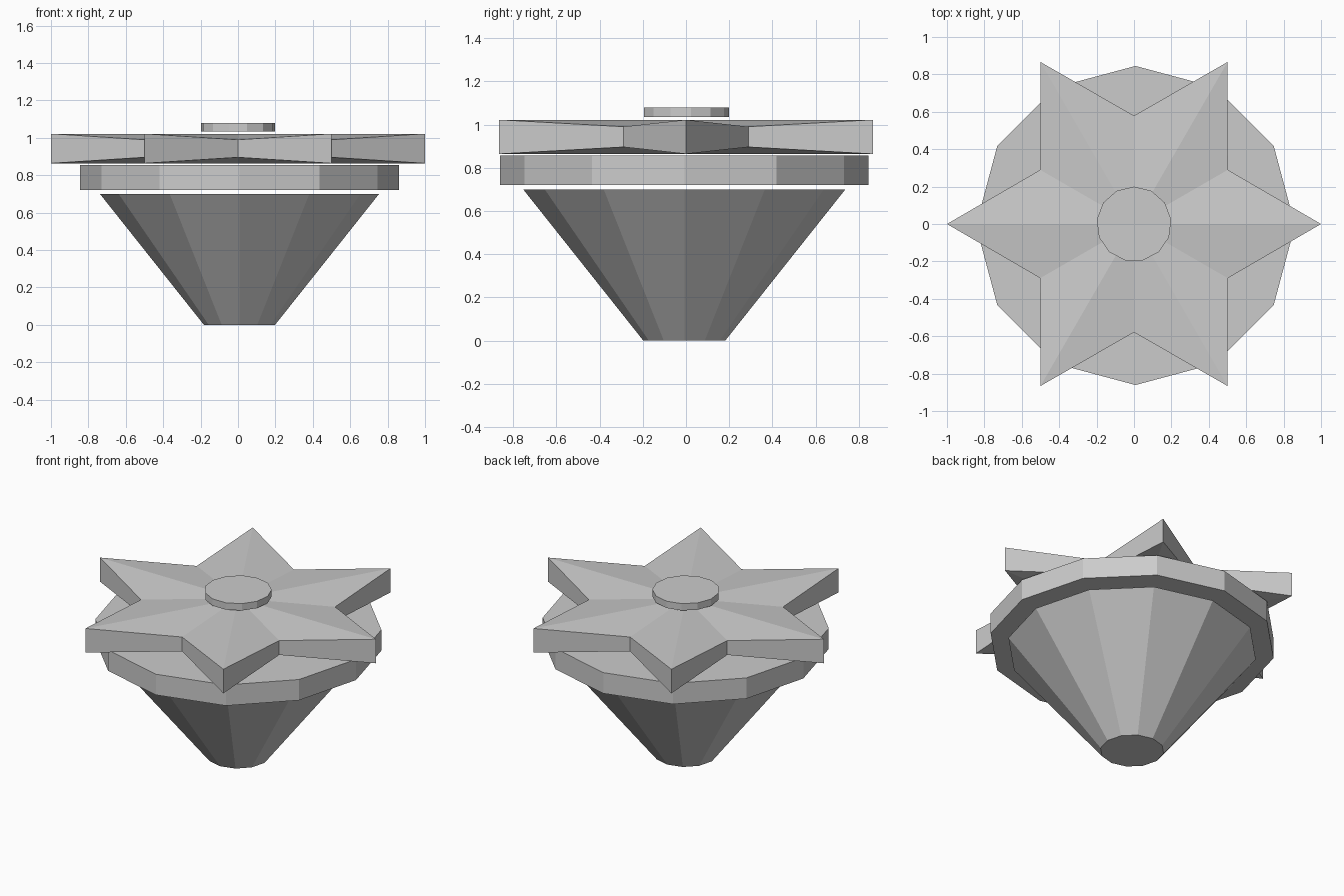
import bpy
import bmesh
from math import cos, sin, pi

if "Cube" in bpy.data.objects:
    bpy.data.objects.remove(bpy.data.objects["Cube"])


def make_object(name, bm):
    bmesh.ops.recalc_face_normals(bm, faces=bm.faces[:])
    mesh = bpy.data.meshes.new(name)
    bm.to_mesh(mesh)
    bm.free()
    obj = bpy.data.objects.new(name, mesh)
    bpy.context.collection.objects.link(obj)
    return obj


def ring(bm, radii, z, start=0.0, centre=(0, 0)):
    """Closed ring of vertices, one radius per corner."""
    n = len(radii)
    return [bm.verts.new((centre[0] + r * cos(start + 2 * pi * i / n),
                          centre[1] + r * sin(start + 2 * pi * i / n), z))
            for i, r in enumerate(radii)]


def bridge(bm, low, high):
    n = len(low)
    for i in range(n):
        j = (i + 1) % n
        bm.faces.new((low[i], low[j], high[j], high[i]))


def frustum(name, sides, r0, r1, z0, z1, start=0.0, centre=(0, 0)):
    bm = bmesh.new()
    low = ring(bm, [r0] * sides, z0, start, centre)
    high = ring(bm, [r1] * sides, z1, start, centre)
    bridge(bm, low, high)
    bm.faces.new(low[::-1])
    bm.faces.new(high)
    return make_object(name, bm)


def star(name, points, r_tip, r_notch, z_mid, h_tip, h_notch):
    """Star slab with flat ridges to the tips and shallower notches."""
    bm = bmesh.new()
    radii = [r_tip, r_notch] * points
    low, high = ring(bm, radii, z_mid), ring(bm, radii, z_mid)
    for i in range(2 * points):
        h = h_notch if i % 2 else h_tip
        low[i].co.z -= h
        high[i].co.z += h
    bridge(bm, low, high)
    for loop, z in ((low, z_mid - h_tip), (high, z_mid + h_tip)):
        hub = bm.verts.new((0, 0, z))
        for i in range(2 * points):
            bm.faces.new((loop[i], loop[(i + 1) % (2 * points)], hub))
    return make_object(name, bm)


OFFSET = (0.008, -0.008)

# Tapered base and wide collar share a slightly shifted axis
frustum("tapered_base", 12, 0.19, 0.746, 0.0, 0.70, centre=OFFSET)
frustum("collar", 12, 0.853, 0.853, 0.72, 0.856, centre=OFFSET)

# Six-pointed star plate
star("star_plate", 6, 1.0, 0.579, 0.943, 0.079, 0.047)

# Small button floating on top
frustum("top_button", 13, 0.20, 0.20, 1.035, 1.08, start=pi / 2)
